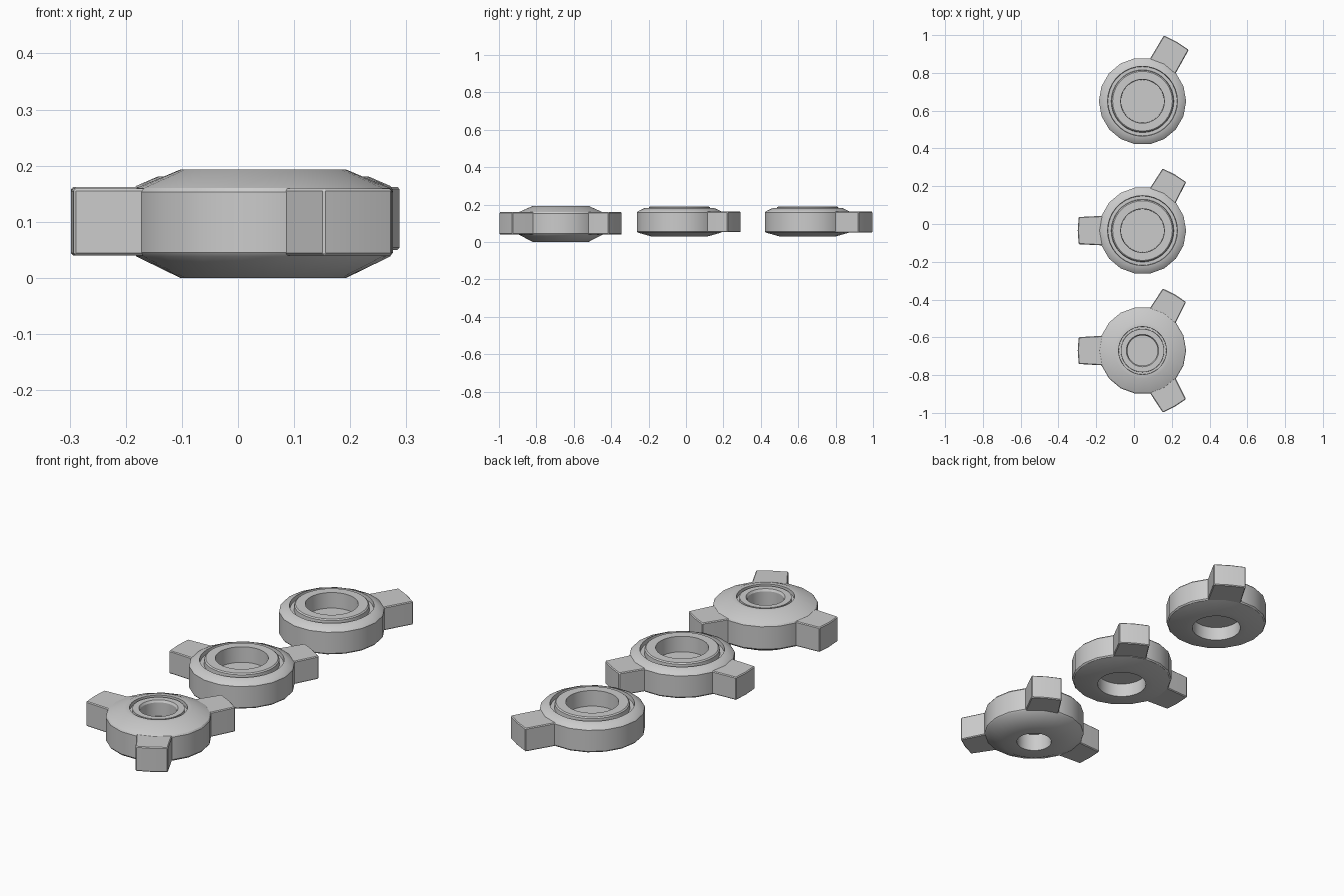
import bpy, bmesh
from math import sin, cos, radians

if "Cube" in bpy.data.objects:
    bpy.data.objects.remove(bpy.data.objects["Cube"])

CX = 0.045
SEG = 36
R = 0.231


def finish(bm, name, angle=30):
    bmesh.ops.remove_doubles(bm, verts=bm.verts, dist=1e-5)
    bmesh.ops.recalc_face_normals(bm, faces=bm.faces)
    me = bpy.data.meshes.new(name)
    bm.to_mesh(me)
    bm.free()
    ob = bpy.data.objects.new(name, me)
    bpy.context.collection.objects.link(ob)
    bpy.ops.object.select_all(action='DESELECT')
    ob.select_set(True)
    bpy.context.view_layer.objects.active = ob
    bpy.ops.object.shade_smooth_by_angle(angle=radians(angle))
    return ob


def hub(name, cy, profile):
    """Lathe a profile; rows near the rim are flattened to an 18-sided outline."""
    bm = bmesh.new()
    rows = []
    for r, z in profile:
        row = []
        for i in range(SEG):
            a = radians(360 / SEG * i)
            k = cos(radians(10)) if (i % 2 and r > 0.2) else 1
            row.append(bm.verts.new((CX + r * k * cos(a), cy + r * k * sin(a), z)))
        rows.append(row)
    for lo, hi in zip(rows, rows[1:]):
        for i in range(SEG):
            j = (i + 1) % SEG
            bm.faces.new((lo[i], lo[j], hi[j], hi[i]))
    bm.faces.new(rows[0])
    bm.faces.new(rows[-1])
    return finish(bm, name)


def arm(name, cy, deg, length, half_tip, z0, z1):
    """Flared tab with a slightly bowed tip and softened edges."""
    a = radians(deg)
    outline = [(0.195, -0.078), (0.217, -0.078), (length, -half_tip),
               (length + 0.005, 0), (length, half_tip), (0.217, 0.078), (0.195, 0.078)]
    bm = bmesh.new()
    vs = [bm.verts.new((CX + u * cos(a) - v * sin(a), cy + u * sin(a) + v * cos(a), z0))
          for u, v in outline]
    face = bm.faces.new(vs)
    ext = bmesh.ops.extrude_face_region(bm, geom=[face])
    top = [g for g in ext['geom'] if isinstance(g, bmesh.types.BMVert)]
    bmesh.ops.translate(bm, verts=top, vec=(0, 0, z1 - z0))
    bmesh.ops.recalc_face_normals(bm, faces=bm.faces)
    sharp = [e for e in bm.edges if len(e.link_faces) == 2 and e.calc_face_angle() > radians(40)]
    bmesh.ops.bevel(bm, geom=sharp, offset=0.004, segments=1, affect='EDGES')
    return finish(bm, name)


# wide hub: hole below, web, hole above, raised inner ring, groove, rim
wide = [(0.112, 0.095), (0.112, 0.028), (0.145, 0.028), (R - 0.005, 0.05), (R, 0.056),
        (R, 0.158), (R - 0.005, 0.164), (0.187, 0.181), (0.185, 0.181), (0.183, 0.162),
        (0.166, 0.162), (0.164, 0.184), (0.158, 0.189), (0.116, 0.189), (0.114, 0.115)]
# domed hub: taller cone with a small centre hole and narrow groove
domed = [(0.08, 0.085), (0.08, 0.0), (0.148, 0.0), (R - 0.005, 0.038), (R, 0.045),
         (R, 0.153), (R - 0.005, 0.16), (0.148, 0.193), (0.127, 0.193), (0.126, 0.175),
         (0.115, 0.175), (0.114, 0.19), (0.086, 0.19), (0.080, 0.18), (0.080, 0.115)]

# name, centre y, profile, arm angles, arm length, tip half width, arm z range
pieces = [("one_arm", 0.65, wide, (60,), 0.358, 0.076, 0.05, 0.162),
          ("two_arm", -0.035, wide, (60, 180), 0.338, 0.072, 0.052, 0.162),
          ("three_arm", -0.67, domed, (60, 180, 300), 0.338, 0.071, 0.04, 0.159)]
for name, cy, prof, angles, length, tip, z0, z1 in pieces:
    hub(name + "_hub", cy, prof)
    for n, deg in enumerate(angles, 1):
        arm(f"{name}_tab_{n}", cy, deg, length, tip, z0, z1)
